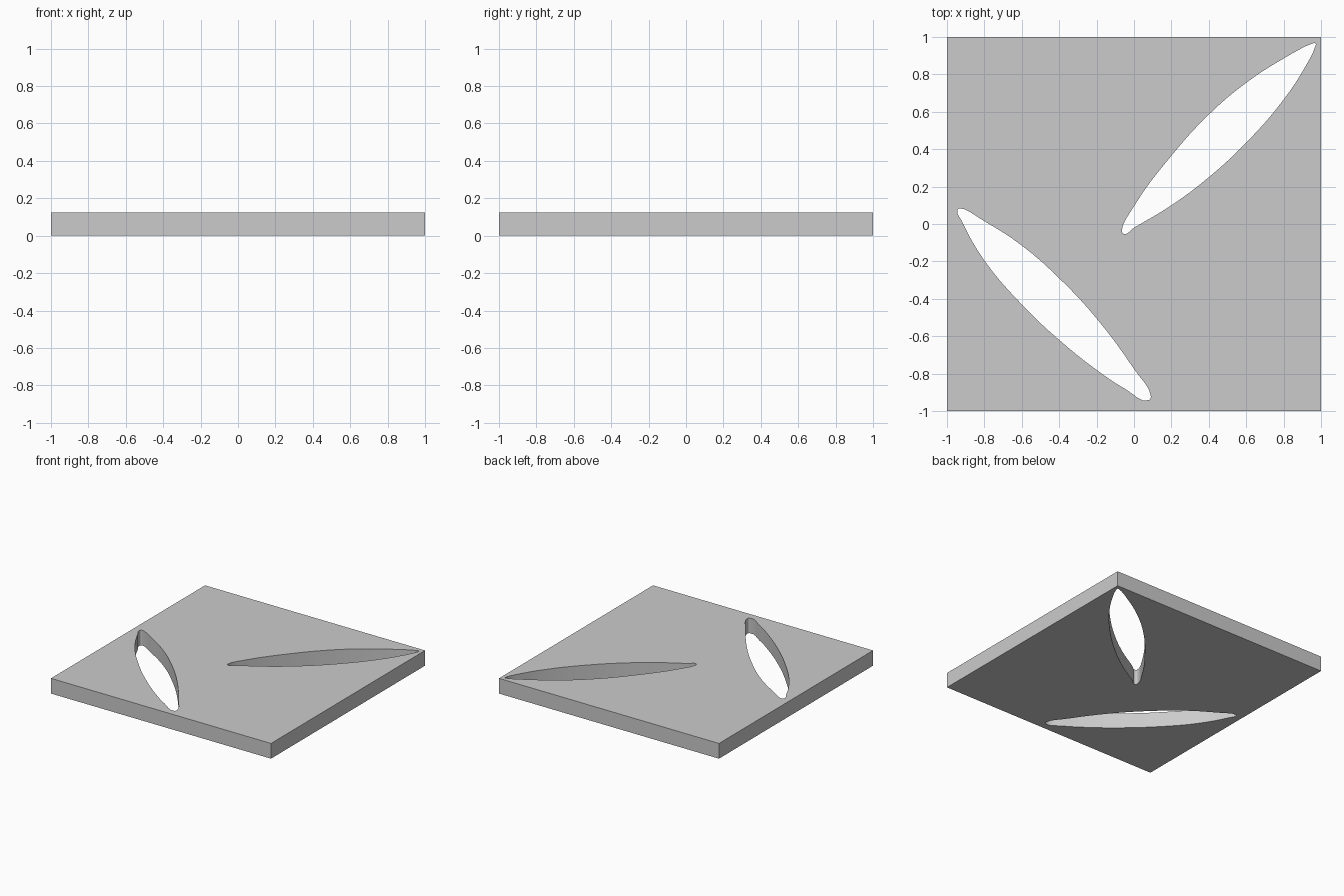
import bpy

if "Cube" in bpy.data.objects:
    bpy.data.objects.remove(bpy.data.objects["Cube"])

THICK = 0.125

# Outline of the square plate and of the two leaf-shaped slots
SQUARE = [(-1, -1), (1, -1), (1, 1), (-1, 1)]
SLOT_A = [(-0.065, -0.037), (0, 0.095), (0.2, 0.365), (0.4, 0.585), (0.6, 0.755),
          (0.8, 0.885), (0.95, 0.963), (0.97, 0.965), (0.967, 0.945), (0.915, 0.84),
          (0.8, 0.665), (0.6, 0.435), (0.4, 0.25), (0.2, 0.1), (0, -0.02), (-0.055, -0.053)]
SLOT_B = [(-0.943, 0.075), (-0.93, 0.084), (-0.8, 0.015), (-0.6, -0.115), (-0.4, -0.29),
          (-0.2, -0.505), (0, -0.775), (0.09, -0.92), (0.08, -0.942), (-0.05, -0.88),
          (-0.2, -0.78), (-0.4, -0.62), (-0.6, -0.43), (-0.8, -0.195), (-0.92, 0.015)]


def add_outline(curve, points, handle):
    spline = curve.splines.new('BEZIER')
    spline.bezier_points.add(len(points) - 1)
    for bp, (x, y) in zip(spline.bezier_points, points):
        bp.co = (x, y, 0)
        bp.handle_left_type = bp.handle_right_type = handle
    spline.use_cyclic_u = True
    spline.resolution_u = 1 if handle == 'VECTOR' else 4


# Plate: filled 2D curve with the slots as inner holes, extruded to thickness
curve = bpy.data.curves.new("slotted_plate", 'CURVE')
curve.dimensions = '2D'
curve.fill_mode = 'BOTH'
curve.extrude = THICK / 2
add_outline(curve, SQUARE, 'VECTOR')
add_outline(curve, SLOT_A, 'AUTO')
add_outline(curve, SLOT_B, 'AUTO')

plate = bpy.data.objects.new("slotted_plate", curve)
bpy.context.collection.objects.link(plate)
plate.location.z = THICK / 2

# Turn into a welded mesh with crisp rims and smooth slot walls
bpy.context.view_layer.objects.active = plate
plate.select_set(True)
bpy.ops.object.convert(target='MESH')
bpy.ops.object.mode_set(mode='EDIT')
bpy.ops.mesh.select_all(action='SELECT')
bpy.ops.mesh.remove_doubles(threshold=0.0001)
bpy.ops.mesh.normals_make_consistent(inside=False)
bpy.ops.object.mode_set(mode='OBJECT')
bpy.ops.object.shade_smooth_by_angle()
